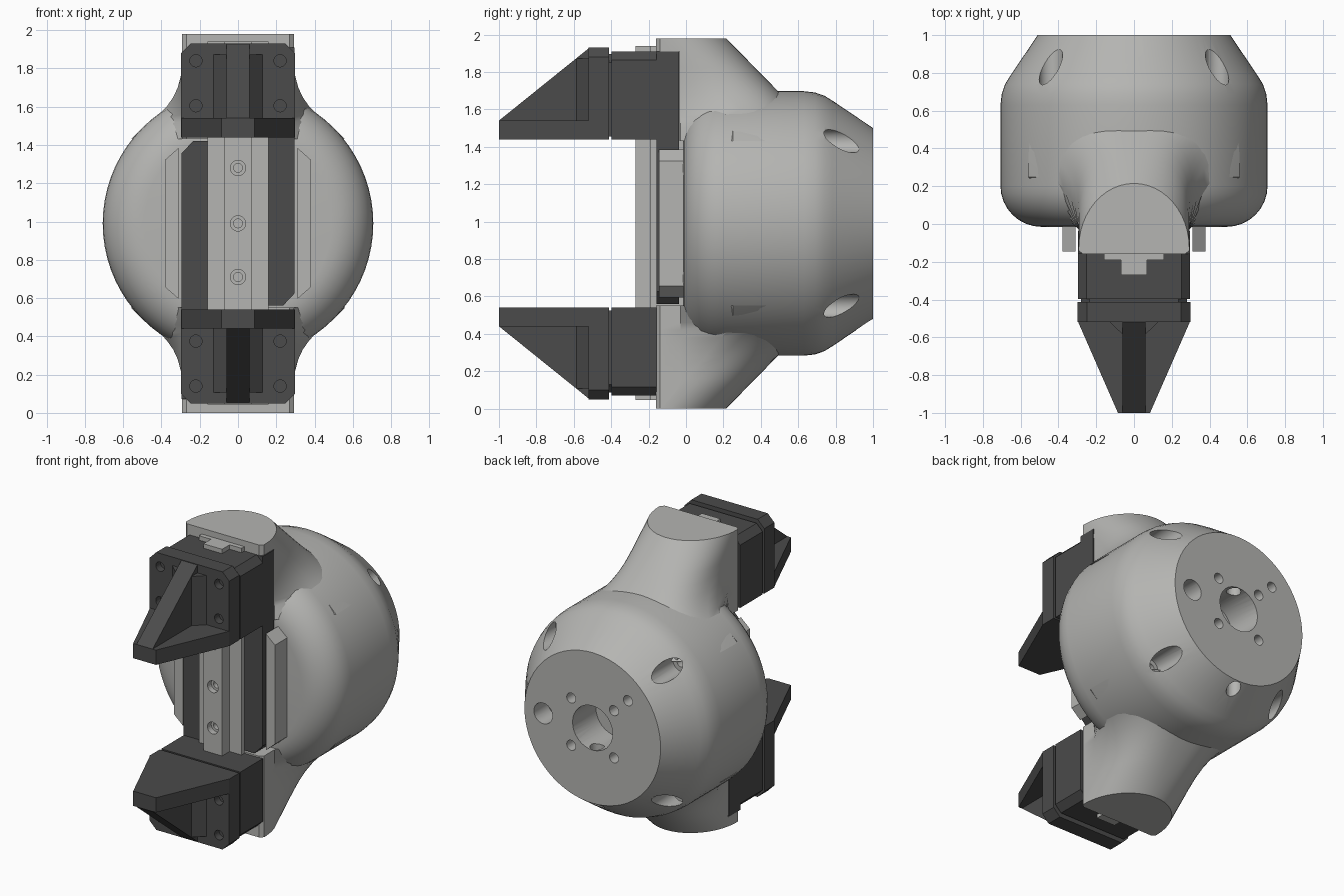
import bpy, bmesh, math
from mathutils import Vector, Matrix

if "Cube" in bpy.data.objects:
    bpy.data.objects.remove(bpy.data.objects["Cube"])

ZC = 0.99  # height of the body axis; lower parts are upper parts turned about it


def material(name, v):
    m = bpy.data.materials.new(name)
    m.diffuse_color = (*v, 1)
    m.use_nodes = True
    m.node_tree.nodes["Principled BSDF"].inputs["Base Color"].default_value = m.diffuse_color
    return m


LIGHT = material("light grey", (0.46, 0.46, 0.445))
DARK = material("dark grey", (0.07, 0.07, 0.07))


def finish(name, bm, mat):
    bmesh.ops.recalc_face_normals(bm, faces=bm.faces)
    me = bpy.data.meshes.new(name)
    bm.to_mesh(me)
    bm.free()
    ob = bpy.data.objects.new(name, me)
    bpy.context.collection.objects.link(ob)
    if mat:
        me.materials.append(mat)
    return ob


def prism(name, pts, axis, a, b, mat=None):
    """Extrude a 2D outline along an axis; pts are the other two axes in order."""
    def at(p, d):
        return {"x": (d, p[0], p[1]), "y": (p[0], d, p[1]), "z": (p[0], p[1], d)}[axis]
    bm = bmesh.new()
    lo = [bm.verts.new(at(p, a)) for p in pts]
    hi = [bm.verts.new(at(p, b)) for p in pts]
    bm.faces.new(lo)
    bm.faces.new(hi)
    for i in range(len(pts)):
        j = (i + 1) % len(pts)
        bm.faces.new((lo[i], lo[j], hi[j], hi[i]))
    return finish(name, bm, mat)


def box(name, x0, x1, y0, y1, z0, z1, mat=None):
    return prism(name, [(x0, y0), (x1, y0), (x1, y1), (x0, y1)], "z", z0, z1, mat)


def rod(u, v, r, axis, a, b, n=24):
    pts = [(u + r * math.cos(2 * math.pi * i / n), v + r * math.sin(2 * math.pi * i / n)) for i in range(n)]
    return prism("cutter", pts, axis, a, b)


def select(ob):
    bpy.ops.object.select_all(action="DESELECT")
    ob.select_set(True)
    bpy.context.view_layer.objects.active = ob


def cut(ob, cutters):
    select(ob)
    for c in cutters:
        m = ob.modifiers.new("cut", "BOOLEAN")
        m.operation, m.solver, m.object = "DIFFERENCE", "EXACT", c
        bpy.ops.object.modifier_apply(modifier=m.name)
        bpy.data.objects.remove(c)


def smooth(ob, deg=32):
    select(ob)
    bpy.ops.object.shade_smooth_by_angle(angle=math.radians(deg))


def turned(ob, name):
    """Copy turned half a turn about the body axis."""
    new = bpy.data.objects.new(name, ob.data.copy())
    bpy.context.collection.objects.link(new)
    c = Matrix.Translation((0, 0, ZC))
    new.data.transform(c @ Matrix.Rotation(math.pi, 4, "Y") @ c.inverted())
    return new


# Round body: profile (radius, y) spun about the y axis
prof = [(0, -0.015), (0.49, -0.015)]
prof += [(0.49 + 0.217 * math.sin(a), 0.202 - 0.217 * math.cos(a))
         for a in [math.radians(90 * i / 8) for i in range(1, 9)]]
prof += [(0.707, 0.63), (0.70, 0.69), (0.683, 0.74), (0.655, 0.785), (0.51, 1.0), (0, 1.0)]
bm = bmesh.new()
vs = [bm.verts.new((r, y, ZC)) for r, y in prof]
es = [bm.edges.new(p) for p in zip(vs, vs[1:])]
bmesh.ops.spin(bm, geom=vs + es, cent=(0, 0, ZC), axis=(0, 1, 0), angle=2 * math.pi, steps=72)
bmesh.ops.remove_doubles(bm, verts=bm.verts, dist=0.0005)
body = finish("body", bm, LIGHT)

# Holes of the body: centre bore, mounting holes, cable hole, cross hole, sunk screws
cut(body, [rod(0, ZC, 0.15, "y", 0.75, 1.1, 32)])
holes = [(sx * 0.16, sz * 0.16) for sx in (1, -1) for sz in (1, -1)] + [(-0.265, 0.255)]
cut(body, [rod(x, ZC + z, 0.034, "y", 0.85, 1.1) for x, z in holes])
cut(body, [rod(0.37, ZC, 0.07, "y", 0.85, 1.1), rod(0, 0.95, 0.045, "z", -0.1, 2.1)])
for sx in (1, -1):
    for sz in (1, -1):
        cut(body, [rod(sx * 0.44, ZC + sz * 0.44, 0.062, "y", 0.68, 1.1),
                   rod(sx * 0.44, ZC + sz * 0.44, 0.032, "y", 0.5, 0.9)])
smooth(body)

# Flared neck: D-shaped sections lofted downward into the body
WIDTH = [(1.43, 0.56), (1.48, 0.51), (1.52, 0.462), (1.56, 0.412), (1.60, 0.373), (1.65, 0.338),
         (1.70, 0.315), (1.76, 0.299), (1.82, 0.294), (1.90, 0.293), (1.98, 0.293)]
bm = bmesh.new()
rings = []
for z, w in WIDTH:
    t = min(1, (1.98 - z) / 0.45)
    yc, ya, n = -0.13 + 0.38 * t, 0.215 + (1.98 - z) * 0.98, 2 + 1.2 * t
    half = [(0.27, -0.16), (0.293, -0.14), (0.293, min(-0.03, yc - 0.003))]
    for i in range(13):
        a = math.pi / 2 * i / 12
        half.append((w * max(0, math.cos(a)) ** (2 / n), yc + (ya - yc) * math.sin(a) ** (2 / n)))
    half[-1] = (0, ya)
    pts = half + [(-x, y) for x, y in reversed(half[:-1])]
    rings.append([bm.verts.new((x, y, z)) for x, y in pts])
for lo, hi in zip(rings, rings[1:]):
    for i in range(len(lo)):
        j = (i + 1) % len(lo)
        bm.faces.new((lo[i], lo[j], hi[j], hi[i]))
bm.faces.new(rings[0])
bm.faces.new(rings[-1])
neck = finish("upper_neck", bm, LIGHT)
cut(neck, [box("cutter", 0.15, 0.6, -0.3, -0.035, 1.3, 1.91)])
smooth(neck)
turned(neck, "lower_neck")

# Guide rail with screw holes, on its backing bar
box("rail_backing", -0.152, 0.152, -0.158, 0.05, 0.3, 1.68, LIGHT)
rail = prism("guide_rail", [(-0.16, -0.155), (-0.16, -0.19), (-0.07, -0.19), (-0.07, -0.27),
                            (0.07, -0.27), (0.07, -0.19), (0.16, -0.19), (0.16, -0.155)],
             "z", 0.045, 1.94, LIGHT)
for z in (0.71, 0.99, 1.28):
    cut(rail, [rod(0, z, 0.04, "y", -0.3, -0.23), rod(0, z, 0.023, "y", -0.3, -0.19)])

# Side guards beside the racks
for s, side in ((1, "right"), (-1, "left")):
    prism(side + "_guard", [(s * 0.31, 0.595), (s * 0.31, 1.385), (s * 0.378, 1.325), (s * 0.378, 0.655)],
          "y", -0.145, 0.03, LIGHT)

# Upper jaw: carriage, rack, spacer, finger plate, tongue, rib and gusset
def chamfered(w, z0, z1, c):
    return [(-w, z0), (w, z0), (w, z1 - c), (w - c, z1), (-w + c, z1), (-w, z1 - c)]


plate = prism("finger_plate", chamfered(0.298, 1.44, 1.93, 0.05), "y", -0.52, -0.412, DARK)
cut(plate, [rod(sx * 0.22, z, 0.032, "y", -0.6, -0.47) for sx in (1, -1) for z in (1.605, 1.84)])
jaw = [
    plate,
    prism("carriage", chamfered(0.296, 1.44, 1.91, 0.045), "y", -0.398, -0.157, DARK),
    prism("rack", [(0.16, 0.56), (0.235, 0.56), (0.296, 0.625), (0.296, 1.908), (0.16, 1.908)],
          "y", -0.158, -0.037, DARK),
    prism("spacer", chamfered(0.28, 1.455, 1.895, 0.045), "y", -0.415, -0.395, DARK),
    prism("finger_tongue", [(-0.296, -0.518), (-0.085, -1), (0.085, -1), (0.296, -0.518)],
          "z", 1.44, 1.54, DARK),
    prism("finger_rib", [(-0.515, 1.535), (-1, 1.54), (-0.518, 1.928)], "x", -0.06, 0.06, DARK),
    prism("rib_gusset", [(-0.13, -0.518), (-0.06, -0.585), (0.06, -0.585), (0.13, -0.518)],
          "z", 1.535, 1.873, DARK),
]
for part in jaw:
    base = part.name
    part.name = "upper_" + base
    turned(part, "lower_" + base)
